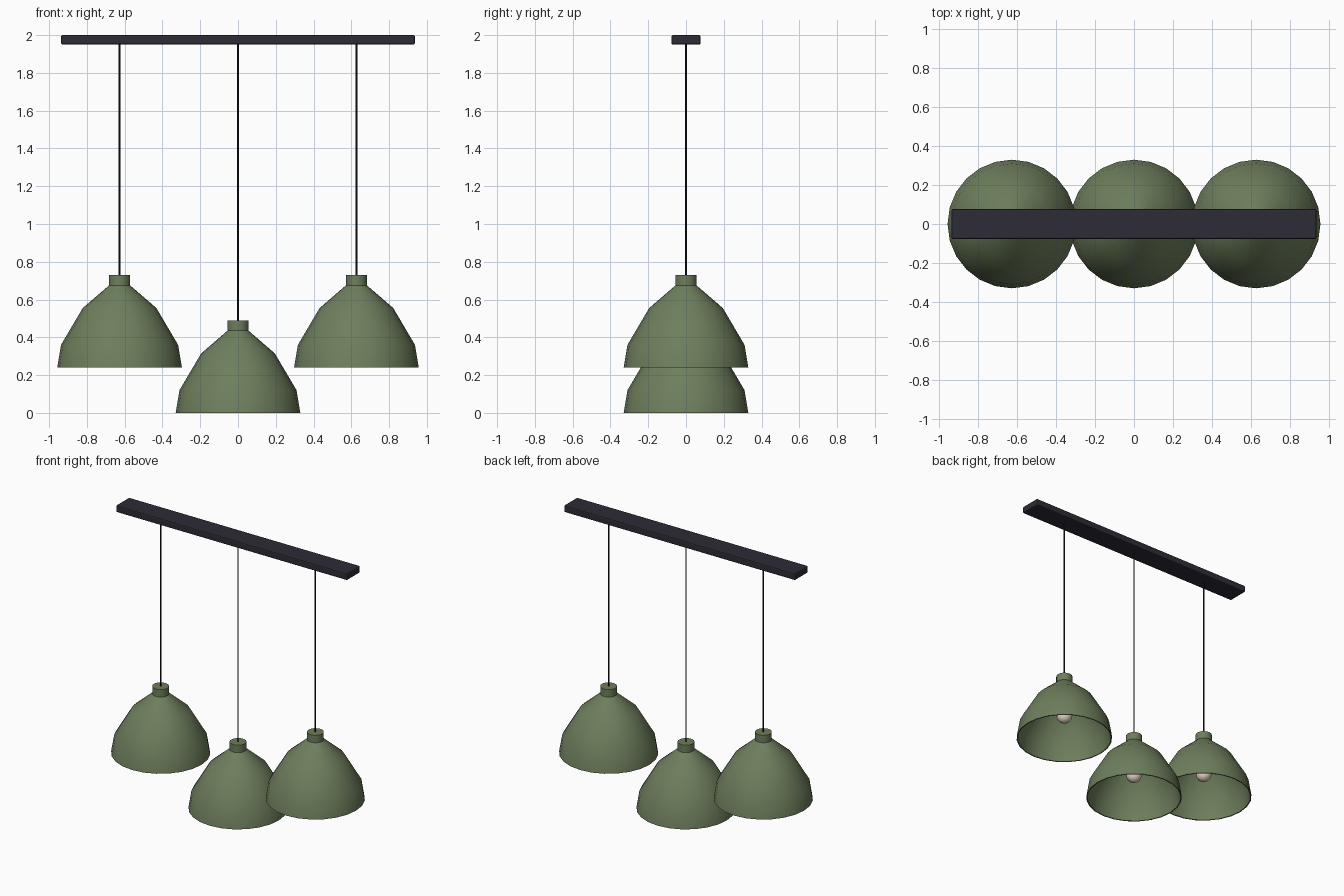
import bpy
import bmesh
from math import radians
from mathutils import Matrix, Vector

cube = bpy.data.objects.get("Cube")
if cube:
    bpy.data.objects.remove(cube, do_unlink=True)


def material(name, rgb, roughness=0.6):
    mat = bpy.data.materials.new(name)
    mat.use_nodes = True
    mat.diffuse_color = (*rgb, 1)
    bsdf = mat.node_tree.nodes["Principled BSDF"]
    bsdf.inputs["Base Color"].default_value = (*rgb, 1)
    bsdf.inputs["Roughness"].default_value = roughness
    return mat


GREEN = material("olive green", (0.155, 0.21, 0.108))
CHARCOAL = material("charcoal", (0.026, 0.025, 0.037))
BLACK = material("cord black", (0.012, 0.011, 0.016))
CREAM = material("bulb cream", (0.8, 0.7, 0.56))


def add_object(name, bm, mat, location, smooth_angle=None):
    bmesh.ops.recalc_face_normals(bm, faces=bm.faces)
    mesh = bpy.data.meshes.new(name)
    bm.to_mesh(mesh)
    bm.free()
    mesh.materials.append(mat)
    obj = bpy.data.objects.new(name, mesh)
    bpy.context.collection.objects.link(obj)
    obj.location = location
    if smooth_angle:
        bpy.ops.object.select_all(action="DESELECT")
        obj.select_set(True)
        bpy.context.view_layer.objects.active = obj
        bpy.ops.object.shade_smooth_by_angle(angle=radians(smooth_angle))
    return obj


def lathe(name, profile, sides, mat, location, smooth_angle=40):
    """Spin a list of (radius, height) points around z."""
    bm = bmesh.new()
    verts = [bm.verts.new((r, 0, z)) for r, z in profile]
    edges = [bm.edges.new(pair) for pair in zip(verts, verts[1:])]
    bmesh.ops.spin(bm, geom=verts + edges, cent=(0, 0, 0), axis=(0, 0, 1),
                   angle=radians(360), steps=sides)
    bmesh.ops.remove_doubles(bm, verts=bm.verts, dist=0.0005)
    return add_object(name, bm, mat, location, smooth_angle)


# Shade: outer wall from the closed neck to the rim, then back up the inside
OUTER = [(0, 0.49), (0.056, 0.49), (0.056, 0.435), (0.195, 0.315),
         (0.31, 0.12), (0.33, 0)]
INNER = [(0.322, 0), (0.302, 0.117), (0.189, 0.308), (0.048, 0.43), (0, 0.43)]
# Lamp holder under the neck and the rounded bulb below it
HOLDER = [(0, 0.435), (0.03, 0.435), (0.03, 0.25), (0, 0.25)]
BULB = [(0, 0.26), (0.025, 0.255), (0.033, 0.226), (0.05, 0.203), (0.055, 0.18),
        (0.05, 0.157), (0.037, 0.139), (0.019, 0.128), (0, 0.125)]
BAR_BOTTOM = 1.95


def pendant(side, x, lift):
    base = Vector((x, 0, lift))
    lathe(side + "_shade", OUTER + INNER, 24, GREEN, base)
    lathe(side + "_lamp_holder", HOLDER, 16, BLACK, base)
    lathe(side + "_bulb", BULB, 16, CREAM, base, 60)
    length = BAR_BOTTOM + 0.01 - lift
    cord = [(0, 0.485), (0.005, 0.485), (0.005, length), (0, length)]
    lathe(side + "_cord", cord, 8, BLACK, base, 60)


pendant("right", -0.627, 0.24)
pendant("middle", 0, 0)
pendant("left", 0.627, 0.24)

# Ceiling bar with softened edges
bm = bmesh.new()
bmesh.ops.create_cube(bm, size=1, matrix=Matrix.Diagonal((1.874, 0.154, 0.05, 1)))
bmesh.ops.bevel(bm, geom=bm.edges[:], offset=0.008, segments=2, profile=0.5,
                affect="EDGES")
add_object("ceiling_bar", bm, CHARCOAL, (0, 0, BAR_BOTTOM + 0.025))
